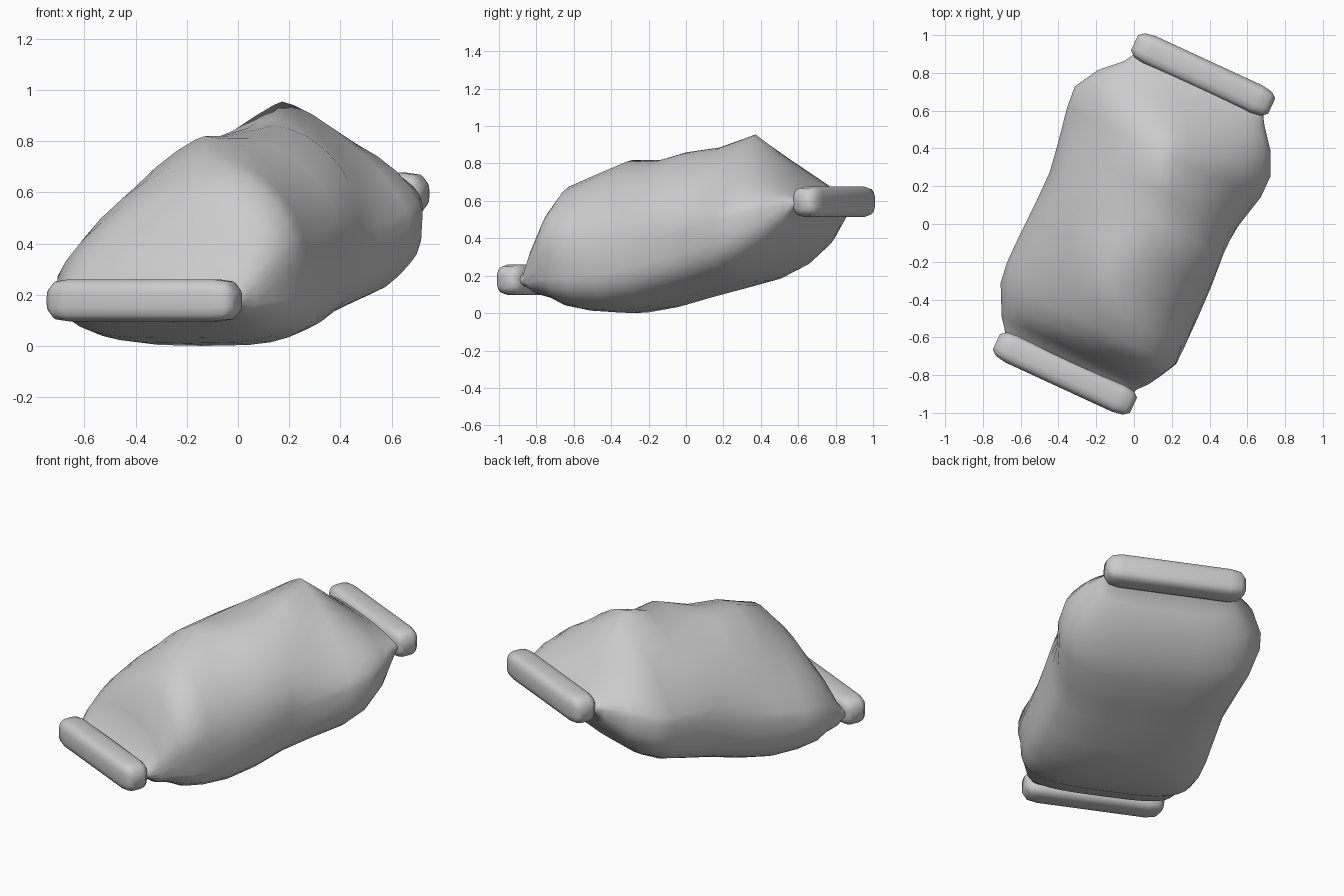
import bpy, bmesh, math

if "Cube" in bpy.data.objects:
    bpy.data.objects.remove(bpy.data.objects["Cube"])

YAW = math.radians(-24.8)


def power(value, exponent):
    return math.copysign(abs(value) ** exponent, value)


# Skin a list of point rings into a smooth closed object, turned to the bag's heading
def loft(name, rings, angle=60):
    bm = bmesh.new()
    loops = [[bm.verts.new(p) for p in ring] for ring in rings]
    for a, b in zip(loops, loops[1:]):
        for i in range(len(a)):
            j = (i + 1) % len(a)
            bm.faces.new((a[i], a[j], b[j], b[i]))
    bm.faces.new(loops[0])
    bm.faces.new(loops[-1])
    bmesh.ops.recalc_face_normals(bm, faces=bm.faces)
    mesh = bpy.data.meshes.new(name)
    bm.to_mesh(mesh)
    bm.free()
    obj = bpy.data.objects.new(name, mesh)
    bpy.context.collection.objects.link(obj)
    obj.rotation_euler[2] = YAW
    bpy.ops.object.select_all(action='DESELECT')
    obj.select_set(True)
    bpy.context.view_layer.objects.active = obj
    bpy.ops.object.shade_smooth_by_angle(angle=math.radians(angle))


# One sack cross-section: flat round-cornered floor, leaning roof
def sack_ring(v, left, right, low, mid, high, shift, roof_l, roof_r, sides=32):
    ring = []
    for i in range(sides):
        a = 2 * math.pi * i / sides
        c, s = math.cos(a), math.sin(a)
        n = 3.3 if s < 0 else (roof_r if c > 0 else roof_l)
        rise = power(s, 2 / n)
        side = power(c, 2 / n) * (right if c > 0 else left) + shift * max(rise, 0)
        ring.append((side, v, mid + rise * ((high - mid) if s > 0 else (mid - low))))
    return ring


# along, left, right, bottom, middle, top, ridge shift, left and right roof roundness
stations = [
    (-0.84, 0.36, 0.36, 0.14, 0.18, 0.22, 0.00, 2.6, 2.6),
    (-0.79, 0.39, 0.38, 0.13, 0.18, 0.25, 0.00, 2.4, 2.4),
    (-0.74, 0.43, 0.42, 0.09, 0.20, 0.42, 0.06, 2.1, 2.1),
    (-0.66, 0.47, 0.46, 0.07, 0.24, 0.59, 0.12, 1.8, 1.9),
    (-0.58, 0.51, 0.50, 0.03, 0.27, 0.685, 0.17, 1.7, 1.7),
    (-0.47, 0.525, 0.515, 0.01, 0.29, 0.745, 0.08, 1.5, 1.75),
    (-0.31, 0.525, 0.515, 0.00, 0.32, 0.82, 0.00, 1.3, 1.85),
    (-0.13, 0.52, 0.51, 0.03, 0.36, 0.82, 0.02, 1.6, 1.9),
    (0.06, 0.52, 0.49, 0.08, 0.41, 0.86, 0.12, 2.0, 1.7),
    (0.22, 0.545, 0.505, 0.12, 0.44, 0.885, 0.05, 1.6, 1.5),
    (0.41, 0.58, 0.55, 0.17, 0.49, 0.955, 0.00, 1.2, 1.35),
    (0.53, 0.59, 0.55, 0.23, 0.52, 0.86, 0.00, 1.5, 1.6),
    (0.66, 0.515, 0.49, 0.33, 0.55, 0.75, 0.00, 1.9, 1.9),
    (0.76, 0.41, 0.41, 0.45, 0.58, 0.67, 0.00, 2.2, 2.2),
    (0.80, 0.385, 0.385, 0.53, 0.59, 0.645, 0.00, 2.4, 2.4),
    (0.85, 0.36, 0.36, 0.55, 0.59, 0.63, 0.00, 2.6, 2.6),
]
loft("sack_body", [sack_ring(*s) for s in stations])


# Rolled seams closing both ends, narrowing at their tips
def seam(name, v, z, sides=16):
    half = [(0.31, 0.08, 0.083), (0.37, 0.07, 0.075), (0.40, 0.045, 0.045)]
    spans = [(-u, y, h) for u, y, h in reversed(half)] + half
    rings = []
    for u, y, h in spans:
        turns = [2 * math.pi * (i + 0.5) / sides for i in range(sides)]
        rings.append([(u, v + y * power(math.cos(a), 0.6),
                       z + h * power(math.sin(a), 0.6)) for a in turns])
    loft(name, rings, 70)


seam("front_seam", -0.872, 0.178)
seam("back_seam", 0.872, 0.595)
